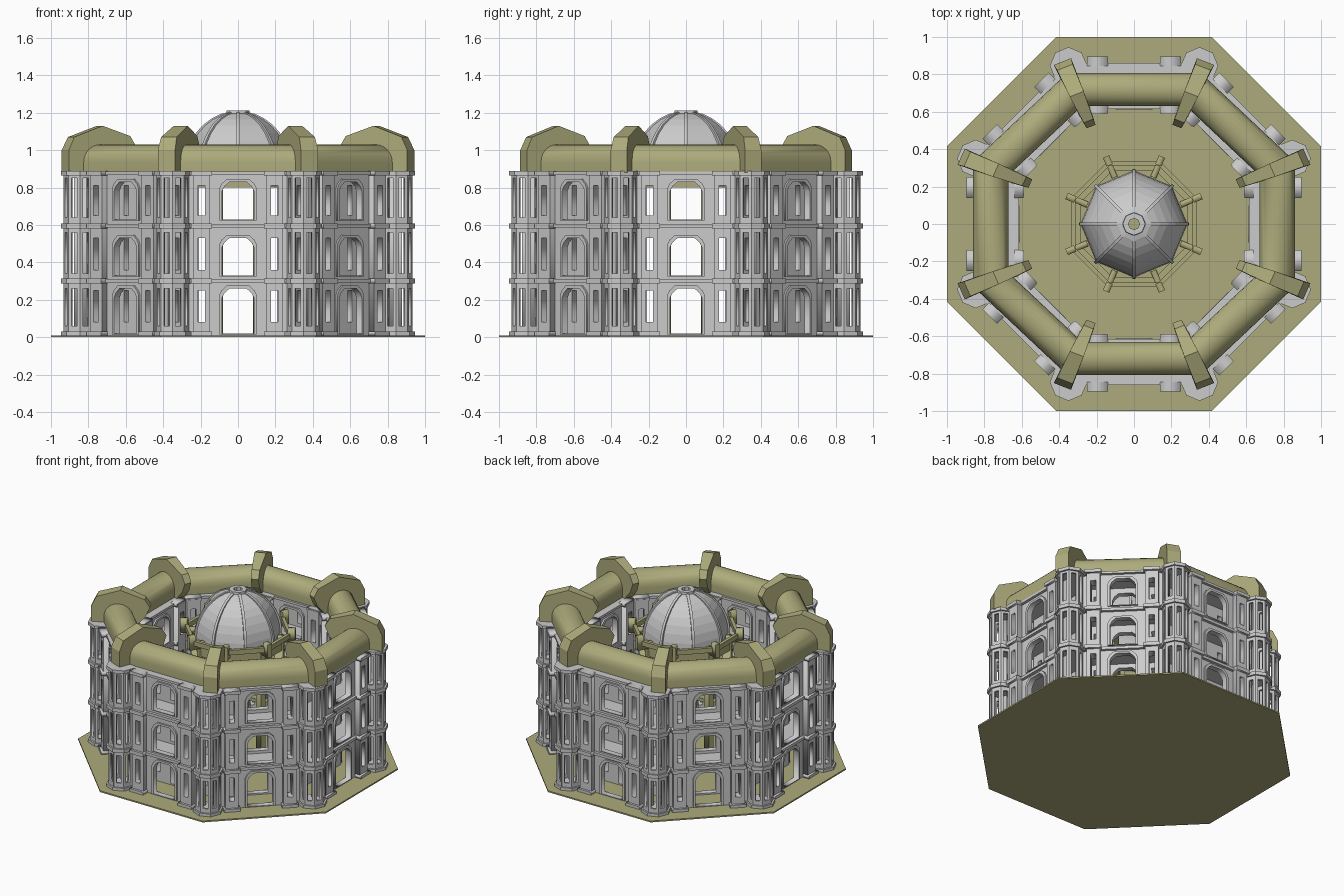
import bpy, bmesh
from math import sin, cos, pi, radians
from mathutils import Matrix as M

if "Cube" in bpy.data.objects:
    bpy.data.objects.remove(bpy.data.objects["Cube"])

gold = bpy.data.materials.new("sandstone")
gold.diffuse_color = (0.42, 0.41, 0.2, 1)
gold.use_nodes = True
gold.node_tree.nodes["Principled BSDF"].inputs["Base Color"].default_value = gold.diffuse_color
STEP = pi / 4
LEVELS = [(0.02, 0.26), (0.33, 0.53), (0.63, 0.83)]      # arch bottom, top
SLOTS = [(0.08, 0.25), (0.36, 0.53), (0.65, 0.81)]
LONG = [(0.06, 0.26), (0.34, 0.56), (0.64, 0.85)]
BANDS = [(0.29, 0.31), (0.585, 0.605), (0.868, 0.885)]


def finish(name, bm, mat=None):
    bmesh.ops.remove_doubles(bm, verts=bm.verts, dist=1e-5)
    bmesh.ops.recalc_face_normals(bm, faces=bm.faces)
    me = bpy.data.meshes.new(name)
    bm.to_mesh(me)
    bm.free()
    if mat:
        me.materials.append(mat)
    ob = bpy.data.objects.new(name, me)
    bpy.context.collection.objects.link(ob)
    return ob


def repeat(name, meshes, phase=0, mat=None):
    """Merge (mesh, matrix) pairs and repeat them on all eight sides."""
    bm = bmesh.new()
    for k in range(8):
        rot = M.Rotation(phase + k * STEP, 4, 'Z')
        for me, mtx in meshes:
            part = me.copy()
            part.transform(rot @ mtx)
            bm.from_mesh(part)
            bpy.data.meshes.remove(part)
    me = bpy.data.meshes.new(name)
    bm.to_mesh(me)
    bm.free()
    if mat:
        me.materials.append(mat)
    ob = bpy.data.objects.new(name, me)
    bpy.context.collection.objects.link(ob)
    return ob


def lathe(name, prof, mat=None, phase=pi / 8, k=1 / cos(pi / 8), n=8, bm=None):
    """Closed (apothem, z) profile swept round the octagon."""
    bm = bmesh.new()
    rings = []
    for i in range(n):
        a = phase + i * 2 * pi / n
        rings.append([bm.verts.new((r * k * cos(a), r * k * sin(a), z)) for r, z in prof])
    for i in range(n):
        p, q = rings[i], rings[(i + 1) % n]
        for j in range(len(prof)):
            l = (j + 1) % len(prof)
            bm.faces.new((p[j], p[l], q[l], q[j]))
    return finish(name, bm, mat)


def rect(x0, x1, z0, z1):
    return [(x0, z0), (x1, z0), (x1, z1), (x0, z1)]


def arch(w, z0, z1):
    c = 0.05
    return [(-w, z0), (w, z0), (w, z1 - c), (w - 0.012, z1 - 0.025), (w - 0.04, z1),
            (0.04 - w, z1), (0.012 - w, z1 - 0.025), (-w, z1 - c)]


def panel(loops, thick):
    """Upright plate with holes, facing -y, centred on y = 0."""
    cu = bpy.data.curves.new("panel", 'CURVE')
    cu.dimensions, cu.fill_mode, cu.extrude = '2D', 'BOTH', thick / 2
    for loop in loops:
        sp = cu.splines.new('POLY')
        sp.points.add(len(loop) - 1)
        for p, (x, z) in zip(sp.points, loop):
            p.co = (x, z, 0, 1)
        sp.use_cyclic_u = True
    ob = bpy.data.objects.new("panel", cu)
    bpy.context.collection.objects.link(ob)
    bpy.context.view_layer.update()
    me = bpy.data.meshes.new_from_object(ob.evaluated_get(bpy.context.evaluated_depsgraph_get()))
    bpy.data.objects.remove(ob)
    me.transform(M.Rotation(pi / 2, 4, 'X'))
    bm = bmesh.new()
    bm.from_mesh(me)
    bmesh.ops.remove_doubles(bm, verts=bm.verts, dist=1e-5)
    bmesh.ops.recalc_face_normals(bm, faces=bm.faces)
    bm.to_mesh(me)
    bm.free()
    return me


def box(x0, x1, y0, y1, z0, z1):
    me = panel([rect(x0, x1, z0, z1)], y1 - y0)
    me.transform(M.Translation((0, (y0 + y1) / 2, 0)))
    return me, M.Identity(4)


def prism(r, z0, z1, y):
    bm = bmesh.new()
    bmesh.ops.create_cone(bm, cap_ends=True, segments=8, radius1=r, radius2=r, depth=z1 - z0,
                          matrix=M.Translation((0, y, (z0 + z1) / 2)) @ M.Rotation(pi / 8, 4, 'Z'))
    me = bpy.data.meshes.new("prism")
    bm.to_mesh(me)
    bm.free()
    return me, M.Identity(4)


def at(y, x=0):
    return M.Translation((x, y, 0))


# Ground slab
bm = bmesh.new()
bmesh.ops.create_cone(bm, cap_ends=True, segments=8, radius1=1 / cos(pi / 8), radius2=1 / cos(pi / 8),
                      depth=0.01, matrix=M.Translation((0, 0, 0.005)) @ M.Rotation(pi / 8, 4, 'Z'))
finish("ground_slab", bm, gold)

# Outer and inner arcade walls
pil = panel([rect(-0.045, 0.045, 0.01, 0.88)] + [rect(-0.018, 0.018, a, b) for a, b in SLOTS], 0.04)
arches = [arch(0.085, a, b) for a, b in LEVELS]
slots = [rect(s * 0.19 - 0.018, s * 0.19 + 0.018, a, b) for s in (-1, 1) for a, b in SLOTS]
for name, hw, y, out in (("outer_wall", 0.31, -0.825, -1), ("inner_wall", 0.255, -0.64, 1)):
    wall = panel([rect(-hw, hw, 0.01, 0.88)] + arches + slots, 0.03)
    repeat(name, [(wall, at(y))])
    repeat(name + "_pilasters", [(pil, at(y + out * 0.033, x)) for x in (-0.195, 0.195)])
    trims = [(panel([arch(0.1, a - 0.005, b + 0.015), arch(0.085, a, b)], 0.014), at(y + out * 0.02))
             for a, b in LEVELS]
    repeat(name + "_arch_trim", trims)

# Hollow corner turrets with slit windows
slit = panel([rect(-0.033, 0.033, 0.01, 0.88)] + [rect(-0.016, 0.016, a, b) for a, b in LONG], 0.015)
repeat("corner_turrets", [(slit, at(-0.915) @ M.Rotation(i * STEP, 4, 'Z') @ at(-0.073))
                          for i in range(-2, 3)], pi / 8)

# Floors and string courses
for i, (a, b) in enumerate(BANDS):
    lathe("floor_%d" % i, [(0.615, a), (0.86, a), (0.86, b), (0.615, b)])
    bits = [box(s - 0.055, s + 0.055, y, y + 0.05, a - 0.003, b + 0.003)
            for s in (-0.195, 0.195) for y in (-0.895, -0.64)]
    repeat("pilaster_caps_%d" % i, bits)
    repeat("turret_caps_%d" % i, [prism(0.1, a - 0.003, b + 0.003, -0.915)], pi / 8)
repeat("pilaster_bases", [box(s - 0.055, s + 0.055, y, y + 0.05, 0.01, 0.03)
                          for s in (-0.195, 0.195) for y in (-0.895, -0.64)])
repeat("turret_bases", [prism(0.1, 0.01, 0.03, -0.915)], pi / 8)

# Barrel roof ring
prof = [(0.67, 0.88), (0.86, 0.88)]
prof += [(0.765 + 0.095 * cos(t * pi / 12), 0.935 + 0.095 * sin(t * pi / 12)) for t in range(13)]
roof = lathe("barrel_roof", prof, gold)
roof.scale.y = 0.94
bpy.context.view_layer.objects.active = roof
roof.select_set(True)
bpy.ops.object.shade_smooth_by_angle(angle=radians(30))

# Tapered roof fins at the corners: radius, height, half width
fin = [(1.0, 0.88, 0.05), (1.0, 1.0, 0.05), (0.965, 1.07, 0.045), (0.8, 1.13, 0.04),
       (0.635, 1.075, 0.028), (0.6, 1.02, 0.026), (0.63, 0.95, 0.028), (0.69, 0.88, 0.035)]
bm = bmesh.new()
sides = [[bm.verts.new((s * w, -r, z)) for r, z, w in fin] for s in (-1, 1)]
for side in sides:
    bm.faces.new(side)
for i in range(len(fin)):
    j = (i + 1) % len(fin)
    bm.faces.new((sides[0][i], sides[0][j], sides[1][j], sides[1][i]))
one = finish("fin_source", bm)
fins = repeat("roof_fins", [(one.data, M.Identity(4))], pi / 8, gold)
fins.scale.y = 0.94
bpy.data.objects.remove(one)

# Open central rotunda
repeat("rotunda_piers", [box(-0.017, 0.017, -0.31, -0.25, 0.01, 0.85)], pi / 8, gold)
repeat("rotunda_brackets", [box(-0.016, 0.016, -0.385, -0.27, 0.86, 0.90),
                            box(-0.018, 0.018, -0.39, -0.34, 0.87, 0.96)], pi / 8, gold)
for i, (r0, r1, a, b) in enumerate([(0.24, 0.285, 0.285, 0.31), (0.24, 0.285, 0.585, 0.61),
                                    (0.24, 0.285, 0.80, 0.88), (0.312, 0.335, 0.89, 0.925)]):
    lathe("rotunda_ring_%d" % i, [(r0, a), (r1, a), (r1, b), (r0, b)], gold)

# Faceted dome with oculus, ribs and crown
angs = [radians(82) * t / 8 for t in range(9)]
outer = [(0.285 * cos(a), 0.875 + 0.33 * sin(a)) for a in angs]
inner = [(0.265 * cos(a), 0.875 + 0.31 * sin(a)) for a in reversed(angs)]
lathe("dome", outer + inner, None, 0, 1)
lathe("dome_crown", [(0.03, 1.18), (0.065, 1.18), (0.06, 1.212), (0.03, 1.212)], None, 0, 1)
bm = bmesh.new()
rows = []
for a in angs:
    w = 0.009
    rows.append([bm.verts.new((x, -r * cos(a), 0.875 + (r + 0.04) * sin(a)))
                 for x, r in ((-w, 0.275), (-w, 0.295), (w, 0.295), (w, 0.275))])
for p, q in zip(rows, rows[1:]):
    for i in range(4):
        j = (i + 1) % 4
        bm.faces.new((p[i], p[j], q[j], q[i]))
bm.faces.new(rows[0])
bm.faces.new(rows[-1])
one = finish("rib_source", bm)
repeat("dome_ribs", [(one.data, M.Identity(4))])
bpy.data.objects.remove(one)
